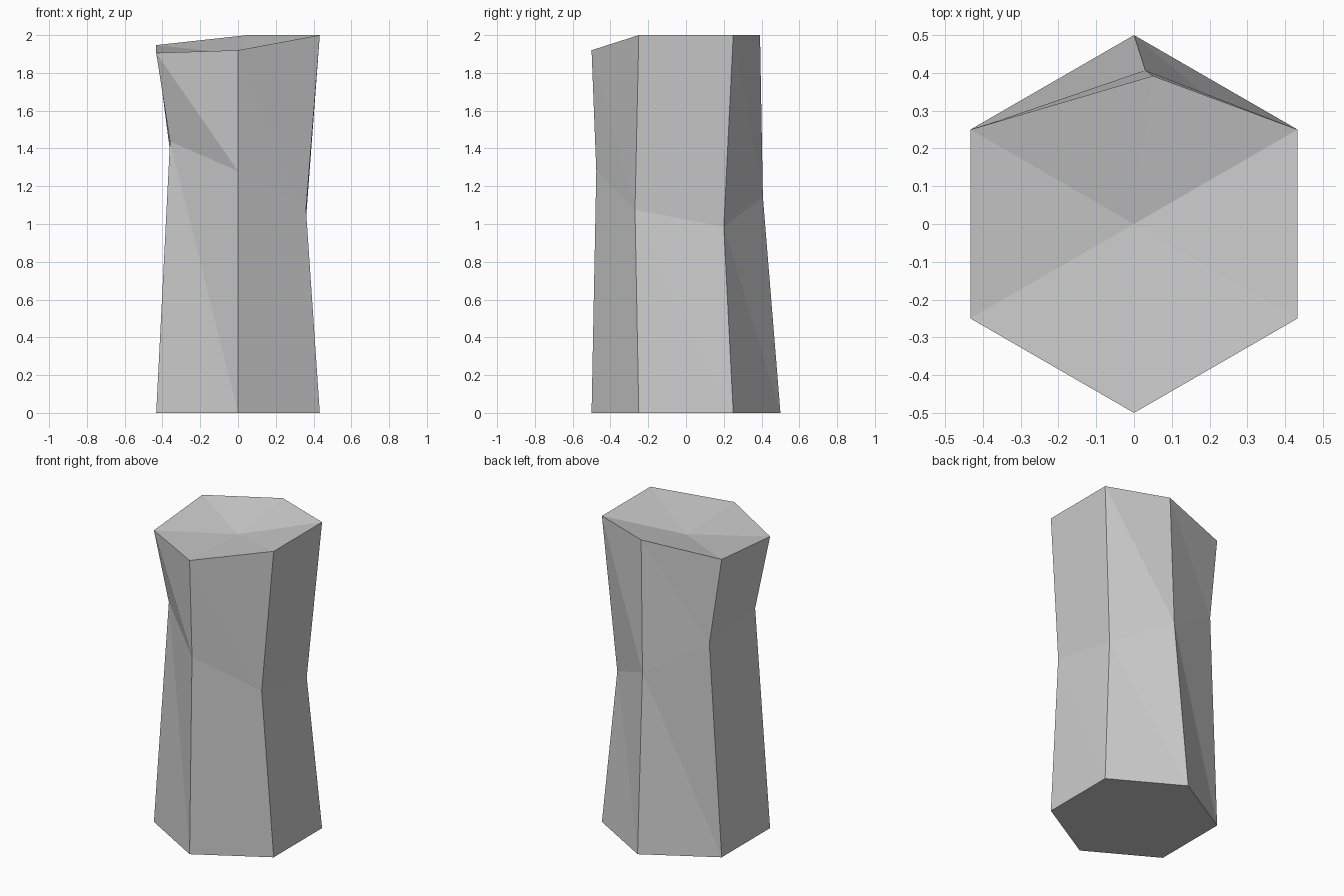
import bpy, bmesh
from math import cos, sin, radians

if "Cube" in bpy.data.objects:
    bpy.data.objects.remove(bpy.data.objects["Cube"])

# Rings of the hexagonal column, counter-clockwise from the right-back corner
hexagon = [(0.5 * cos(radians(a)), 0.5 * sin(radians(a))) for a in range(30, 390, 60)]
base = [(x, y, 0) for x, y in hexagon]

# Weathered waist: each corner pinched in at its own height
waist = [(0.357, 0.2, 0.985), (0.03, 0.407, 1.145), (-0.36, 0.273, 1.385),
         (-0.36, -0.2, 1.437), (0, -0.475, 1.28), (0.36, -0.27, 1.075)]

# Uneven rim, with the back corner chipped inwards
rim_heights = [2.0, 2.0, 1.947, 1.906, 1.92, 2.0]
rim = [(x, y, z) for (x, y), z in zip(hexagon, rim_heights)]
rim[1] = (0.05, 0.392, 2.0)

bm = bmesh.new()
rings = [[bm.verts.new(p) for p in ring] for ring in (base, waist, rim)]

# Side faces
for low, high in zip(rings, rings[1:]):
    for i in range(6):
        j = (i + 1) % 6
        bm.faces.new((low[i], low[j], high[i]))
        bm.faces.new((low[j], high[j], high[i]))

# Flat underside and dished top
bm.faces.new(rings[0][::-1])
centre = bm.verts.new((0, 0, 1.9))
for i in range(6):
    bm.faces.new((rings[2][i], rings[2][(i + 1) % 6], centre))

bmesh.ops.recalc_face_normals(bm, faces=bm.faces)
mesh = bpy.data.meshes.new("stone_column")
bm.to_mesh(mesh)
bm.free()
bpy.context.collection.objects.link(bpy.data.objects.new("stone_column", mesh))
